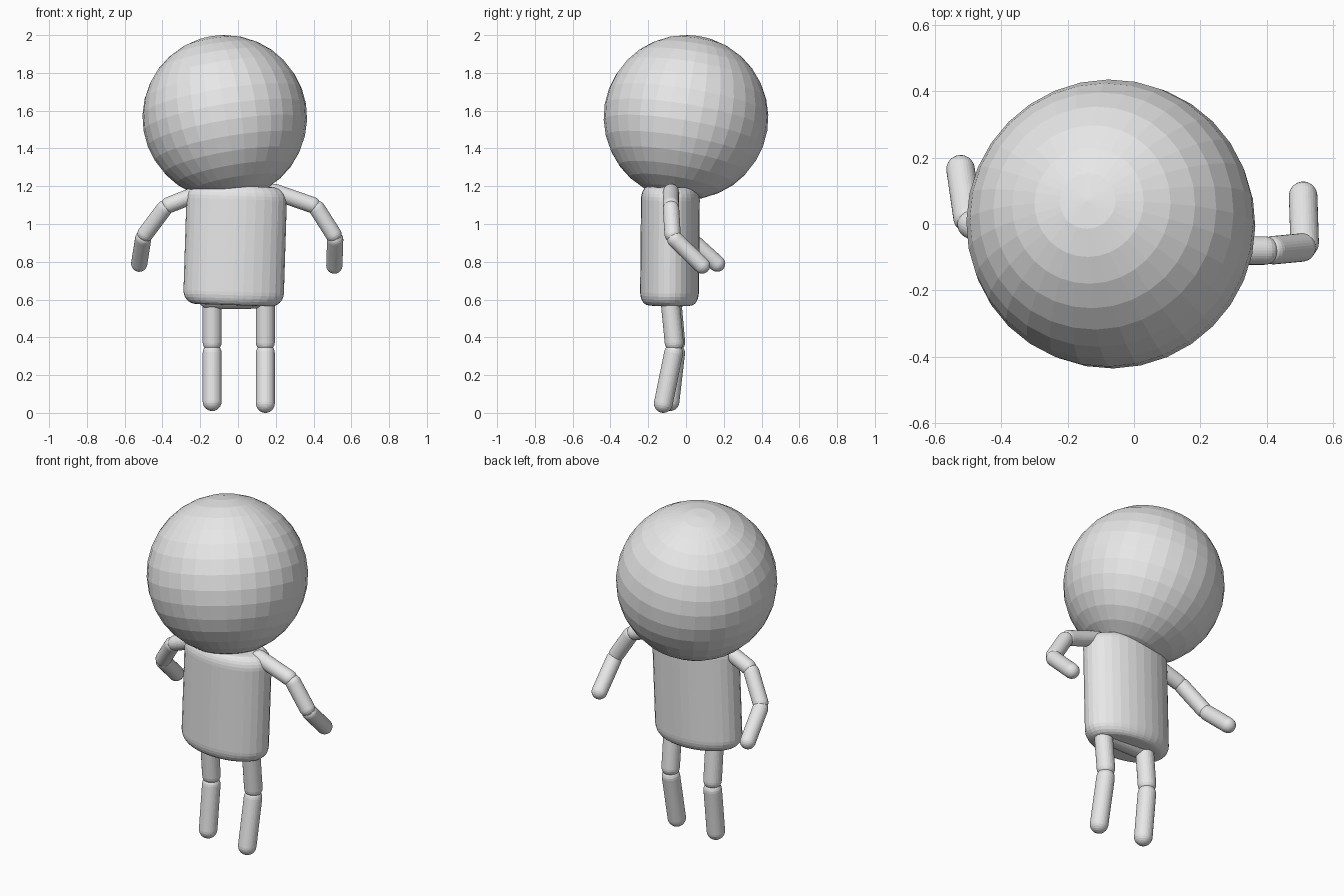
import bpy, bmesh, math
from mathutils import Vector, Matrix

if "Cube" in bpy.data.objects:
    bpy.data.objects.remove(bpy.data.objects["Cube"], do_unlink=True)

grey = bpy.data.materials.new("plain_grey")
grey.use_nodes = True
grey.diffuse_color = (0.8, 0.8, 0.8, 1)
grey.node_tree.nodes["Principled BSDF"].inputs["Base Color"].default_value = (0.8, 0.8, 0.8, 1)


def finish(name, bm, matrix):
    """Turn a bmesh into a flat-shaded object placed by the matrix."""
    bmesh.ops.recalc_face_normals(bm, faces=bm.faces)
    bm.transform(matrix)
    mesh = bpy.data.meshes.new(name)
    bm.to_mesh(mesh)
    bm.free()
    mesh.materials.append(grey)
    obj = bpy.data.objects.new(name, mesh)
    bpy.context.collection.objects.link(obj)
    return obj


def rounded_bar(name, start, end, radius, corner=None, depth=1.0, sides=32, steps=6):
    """Lathe a round-ended bar whose end tips lie at start and end."""
    start, end = Vector(start), Vector(end)
    axis = end - start
    half = axis.length / 2
    corner = corner or radius
    top = []
    for i in range(steps + 1):
        a = math.pi / 2 * i / steps
        top.append((radius - corner + corner * math.cos(a), half - corner + corner * math.sin(a)))
    if corner < radius:
        top.append((0, half))
    profile = [(r, -z) for r, z in reversed(top)] + top
    bm = bmesh.new()
    verts = [bm.verts.new((r, 0, z)) for r, z in profile]
    edges = [bm.edges.new(pair) for pair in zip(verts, verts[1:])]
    bmesh.ops.spin(bm, geom=verts + edges, cent=(0, 0, 0), axis=(0, 0, 1),
                   angle=math.tau, steps=sides)
    bmesh.ops.remove_doubles(bm, verts=bm.verts, dist=0.0005)
    turn = Vector((0, 0, 1)).rotation_difference(axis.normalized()).to_matrix().to_4x4()
    place = Matrix.Translation((start + end) / 2) @ turn
    return finish(name, bm, place @ Matrix.Diagonal((1, depth, 1, 1)))


def limb(names, joints, radius, overlap):
    """Chain of capsules whose round ends overlap slightly at each joint."""
    for name, a, b in zip(names, joints, joints[1:]):
        a, b = Vector(a), Vector(b)
        extra = (b - a).normalized() * overlap
        tip = (b - a).normalized() * radius
        last = b == Vector(joints[-1])
        rounded_bar(name, a - extra, b + (tip if last else extra), radius)


# Head: faceted ball, leaning to its right and back
bm = bmesh.new()
bmesh.ops.create_uvsphere(bm, u_segments=32, v_segments=16, radius=0.436)
lean = Vector((0, 0, 1)).rotation_difference(Vector((-0.07, 0.07, 0.42))).to_matrix().to_4x4()
finish("head", bm, Matrix.Translation((-0.07, 0, 1.564)) @ lean)

# Torso: oval drum with rounded rims
rounded_bar("torso", (-0.025, -0.088, 0.57), (-0.005, -0.082, 1.2), 0.266, corner=0.07, depth=0.585)

# Hips: crossbar under the torso
rounded_bar("hips", (-0.21, -0.085, 0.61), (0.21, -0.085, 0.615), 0.062)

# Arms: shoulder, upper arm and forearm
arms = {
    "left": [(0.18, -0.08, 1.175), (0.41, -0.08, 1.095), (0.515, -0.07, 0.93), (0.51, 0.085, 0.78)],
    "right": [(-0.2, -0.08, 1.165), (-0.38, -0.065, 1.095), (-0.5, 0.005, 0.935), (-0.523, 0.165, 0.79)],
}
for side, joints in arms.items():
    limb([f"{side}_{part}" for part in ("shoulder", "upper_arm", "forearm")], joints, 0.043, 0.025)

# Legs: thigh and shin
legs = {
    "left": [(0.145, -0.085, 0.6), (0.145, -0.06, 0.345), (0.145, -0.12, 0.05)],
    "right": [(-0.137, -0.075, 0.6), (-0.137, -0.052, 0.345), (-0.137, -0.085, 0.06)],
}
for side, joints in legs.items():
    limb([f"{side}_{part}" for part in ("thigh", "shin")], joints, 0.05, 0.022)
